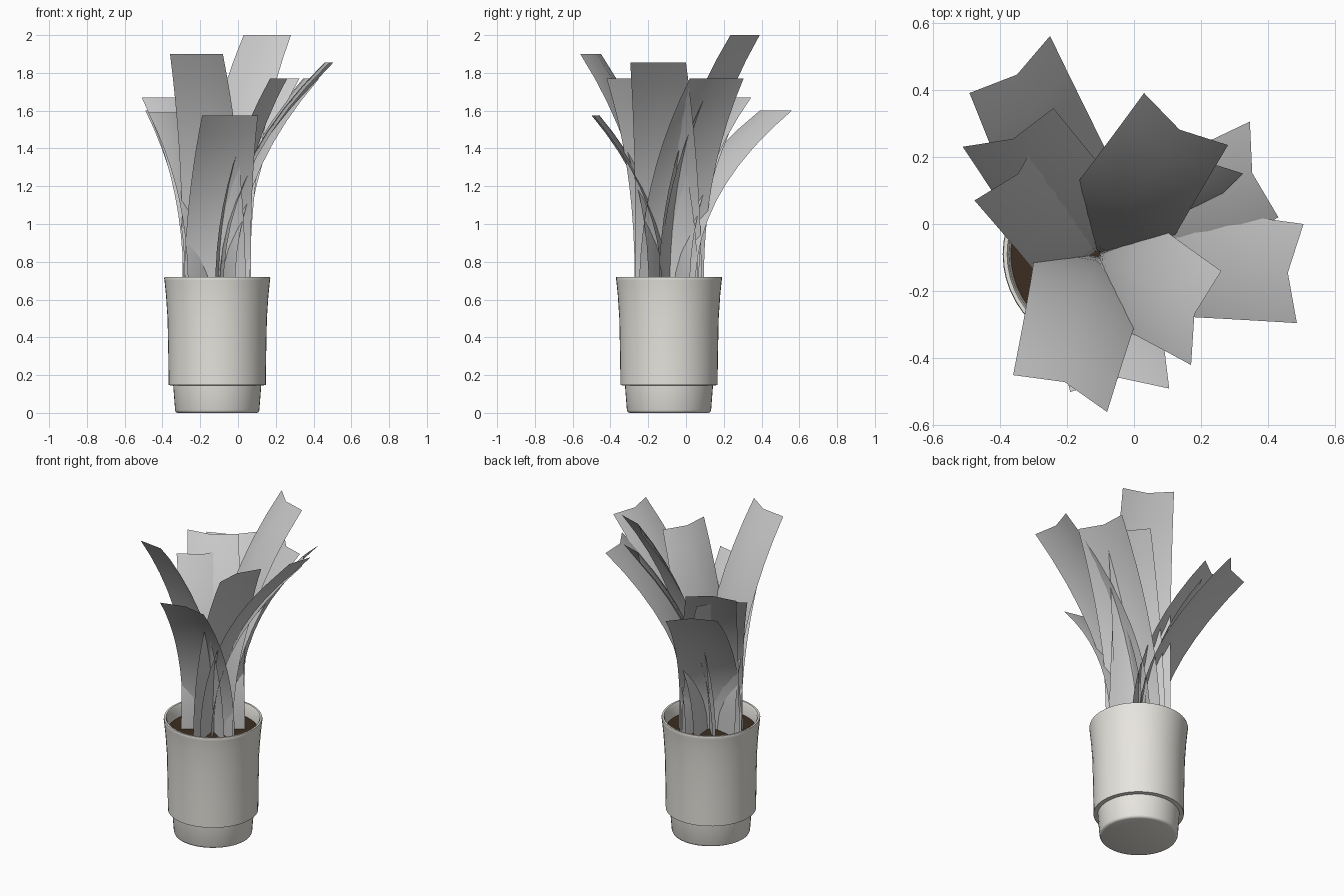
import bpy, math
from mathutils import Vector

if "Cube" in bpy.data.objects:
    bpy.data.objects.remove(bpy.data.objects["Cube"])

CX, CY = -0.11, -0.09      # pot axis


def make_object(name, verts, faces, angle=35, colour=None):
    mesh = bpy.data.meshes.new(name)
    mesh.from_pydata(verts, [], faces)
    mesh.update()
    ob = bpy.data.objects.new(name, mesh)
    bpy.context.collection.objects.link(ob)
    bpy.ops.object.select_all(action='DESELECT')
    ob.select_set(True)
    bpy.context.view_layer.objects.active = ob
    bpy.ops.object.shade_smooth_by_angle(angle=math.radians(angle))
    if colour:
        mat = bpy.data.materials.new(name)
        mat.diffuse_color = colour
        mat.use_nodes = True
        mat.node_tree.nodes["Principled BSDF"].inputs["Base Color"].default_value = mat.diffuse_color
        mesh.materials.append(mat)
    return ob


def lathe(name, profile, n=48, **kw):
    """Revolve (radius, z) points about the pot axis; cap the first ring."""
    verts = [(CX + r * math.cos(2 * math.pi * i / n), CY + r * math.sin(2 * math.pi * i / n), z)
             for r, z in profile for i in range(n)]
    faces = [(j * n + i, j * n + (i + 1) % n, (j + 1) * n + (i + 1) % n, (j + 1) * n + i)
             for j in range(len(profile) - 1) for i in range(n)]
    faces.append(tuple(reversed(range(n))))
    return make_object(name, verts, faces, **kw)


def leaf(name, x1, y1, x2, y2, top, bottom=0.635, segs=10):
    """Arching folded blade, given the two tip corners and tip height."""
    a, b = Vector((x1, y1)), Vector((x2, y2))
    axis = Vector((CX, CY))
    tip, half = (a + b) / 2, (b - a) / 2
    out = Vector((half.y, -half.x)).normalized()
    if out.dot(tip - axis) < 0:
        out = -out
    base = axis + out * 0.045
    verts, faces = [], []
    for k in range(segs + 1):
        t = k / segs
        c = base + (tip - base) * t ** 2.2
        w = half * (1.2 - 0.2 * t ** 1.5)
        z = bottom + (top - bottom) * t
        for p in (c - w, c - out * 0.037, c + w):
            verts.append((p.x, p.y, z))
        if k:
            o = 3 * k
            for s in (0, 1):
                faces.append((o - 3 + s, o - 2 + s, o + 1 + s, o + s))
    return make_object(name, verts, faces, angle=60)


# Pot: foot, stepped body, flared rim and inner wall
lathe("pot", [(0.208, 0), (0.219, 0.004), (0.223, 0.014), (0.233, 0.145), (0.257, 0.147),
              (0.259, 0.3), (0.263, 0.5), (0.271, 0.62), (0.279, 0.70), (0.281, 0.712),
              (0.279, 0.72), (0.268, 0.72), (0.262, 0.71), (0.256, 0.63)], angle=50,
      colour=(0.8, 0.78, 0.73, 1))

# Soil disc
lathe("soil", [(0.257, 0.63), (0.257, 0.642), (0.0005, 0.645)], colour=(0.045, 0.027, 0.015, 1))

# Leaves: tip corners (x1, y1, x2, y2) and tip height
LEAVES = [
    (-0.49, 0.39, -0.25, 0.56, 1.60),
    (-0.51, 0.23, -0.24, 0.345, 1.67),
    (-0.475, 0.07, -0.27, 0.28, 1.59),
    (0.03, 0.39, 0.28, 0.235, 2.00),
    (-0.36, -0.45, -0.08, -0.56, 1.90),
    (0.505, 0.0, 0.485, -0.295, 1.855),
    (0.325, 0.15, 0.12, 0.29, 1.77),
    (0.345, 0.305, 0.43, 0.02, 1.77),
    (0.26, -0.14, 0.17, -0.42, 1.77),
    (-0.19, -0.50, 0.105, -0.49, 1.575),
]
for i, row in enumerate(LEAVES):
    leaf(f"leaf_{i + 1}", *row)
